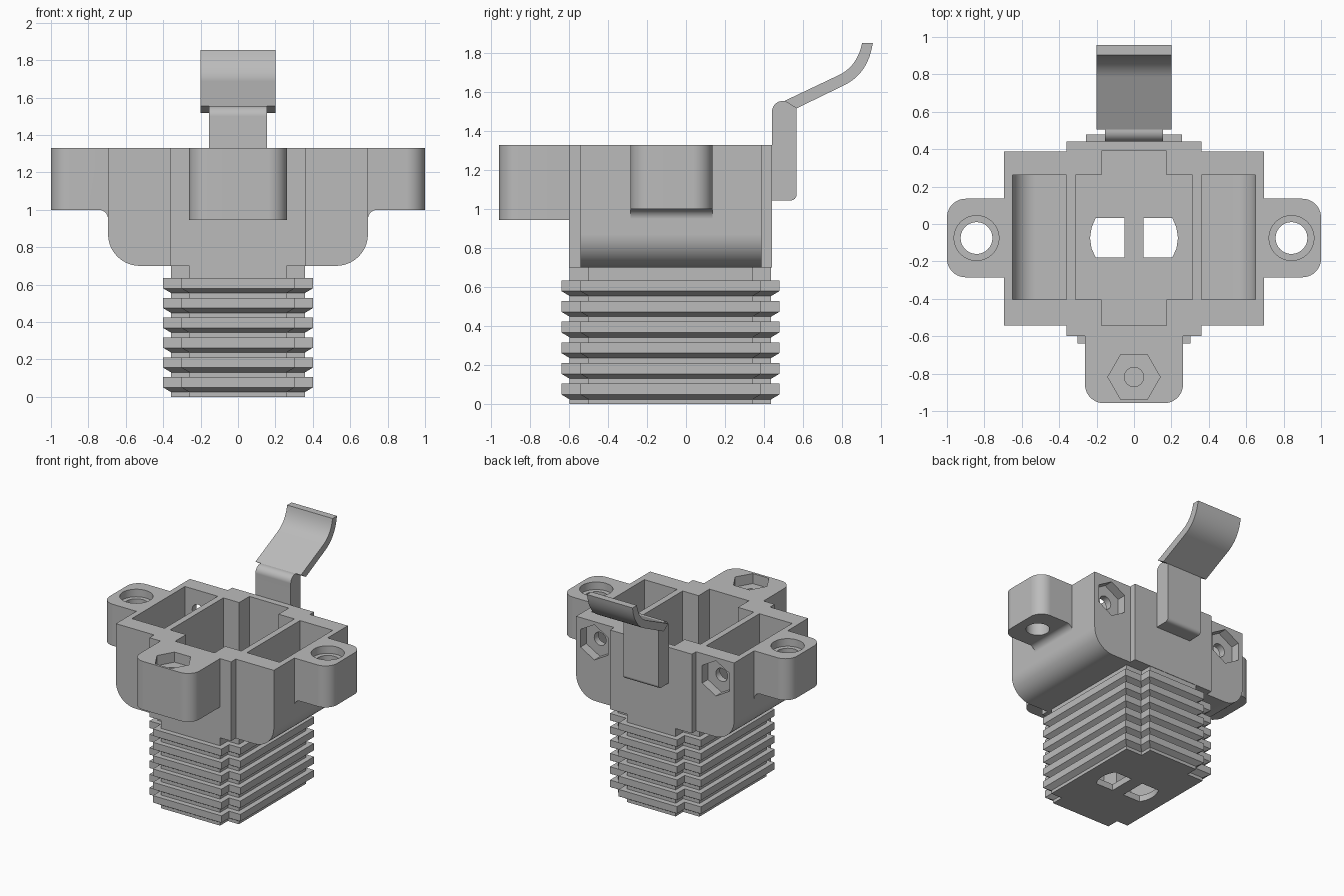
import bpy, bmesh, math
from mathutils import Vector

cube = bpy.data.objects.get("Cube")
if cube:
    bpy.data.objects.remove(cube, do_unlink=True)

grey = bpy.data.materials.new("plain grey")
grey.use_nodes = True
colour = (0.5, 0.5, 0.5, 1)
grey.diffuse_color = colour
grey.node_tree.nodes["Principled BSDF"].inputs["Base Color"].default_value = colour


def make_object(name, bm):
    bmesh.ops.recalc_face_normals(bm, faces=bm.faces)
    mesh = bpy.data.meshes.new(name)
    bm.to_mesh(mesh)
    bm.free()
    mesh.materials.append(grey)
    obj = bpy.data.objects.new(name, mesh)
    bpy.context.collection.objects.link(obj)
    return obj


def loft(name, rings):
    """Closed solid through rings of equal point count."""
    bm = bmesh.new()
    loops = [[bm.verts.new(p) for p in ring] for ring in rings]
    n = len(loops[0])
    for a, b in zip(loops, loops[1:]):
        for i in range(n):
            j = (i + 1) % n
            bm.faces.new((a[i], a[j], b[j], b[i]))
    bm.faces.new(loops[0])
    bm.faces.new(loops[-1])
    return make_object(name, bm)


def prism(name, pts, axis, lo, hi):
    place = {"x": lambda u, v, w: (w, u, v),
             "y": lambda u, v, w: (u, w, v),
             "z": lambda u, v, w: (u, v, w)}[axis]
    return loft(name, [[place(u, v, w) for u, v in pts] for w in (lo, hi)])


def box(name, x0, x1, y0, y1, z0, z1):
    return prism(name, [(x0, y0), (x1, y0), (x1, y1), (x0, y1)], "z", z0, z1)


def rounded(corners, steps=10):
    """Outline from (u, v, radius) corners, each rounded by an arc."""
    out = []
    for i, (u, v, r) in enumerate(corners):
        p = Vector((u, v))
        if r == 0:
            out.append((u, v))
            continue
        a = (Vector(corners[i - 1][:2]) - p).normalized()
        b = (Vector(corners[(i + 1) % len(corners)][:2]) - p).normalized()
        half = a.angle(b) / 2
        centre = p + (a + b).normalized() * r / math.sin(half)
        start = p + a * r / math.tan(half) - centre
        end = p + b * r / math.tan(half) - centre
        sweep = start.angle(end)
        for k in range(steps + 1):
            t = k / steps
            q = (start * math.sin((1 - t) * sweep) + end * math.sin(t * sweep)) / math.sin(sweep)
            out.append(tuple(centre + q))
    return out


def ngon(cu, cv, r, n, turn=0.0):
    return [(cu + r * math.cos(turn + math.tau * k / n),
             cv + r * math.sin(turn + math.tau * k / n)) for k in range(n)]


def mirror(pts, s):
    return [(s * p[0],) + tuple(p[1:]) for p in pts]


def combine(target, tools, operation):
    for tool in tools:
        mod = target.modifiers.new("join", "BOOLEAN")
        mod.operation, mod.solver, mod.object = operation, "EXACT", tool
        graph = bpy.context.evaluated_depsgraph_get()
        mesh = bpy.data.meshes.new_from_object(target.evaluated_get(graph))
        target.modifiers.clear()
        target.data = mesh
        bpy.data.objects.remove(tool, do_unlink=True)


def finish(obj):
    for o in bpy.context.selected_objects:
        o.select_set(False)
    obj.select_set(True)
    bpy.context.view_layer.objects.active = obj
    bpy.ops.object.shade_smooth_by_angle(angle=math.radians(30))
    mod = obj.modifiers.new("clean shading", "WEIGHTED_NORMAL")
    mod.keep_sharp = True


TOP = 1.33
MID = -0.075    # depth centre line of the side lugs


# Ribbed lower column with notched corners
def plus_ring(z, d):
    f, s, r = 0.26 + d, 0.358 + d, 0.215 + d
    y0, y1, y2, y3 = -0.597 - d, -0.5 - d, 0.342 + d, 0.437 + d
    return [(x, y, z) for x, y in [(-f, y0), (f, y0), (f, y1), (s, y1), (s, y2), (r, y2),
                                   (r, y3), (-r, y3), (-r, y2), (-s, y2), (-s, y1), (-f, y1)]]


pitch = 0.106
rings = [plus_ring(0, 0)]
for i in range(6):
    z = i * pitch
    rings += [plus_ring(z + h, d) for h, d in ((0.025, 0), (0.05, 0.042), (0.105, 0.042), (0.105, 0))]
rings.append(plus_ring(0.75, 0))
column = loft("ribbed_housing", rings)

# Upper housing and its lugs
wing = rounded([(-0.695, TOP, 0), (-0.695, 0.70, 0.17), (0.695, 0.70, 0.17), (0.695, TOP, 0)])
solids = [prism("wing", wing, "y", -0.542, 0.388),
          box("centre_block", -0.36, 0.36, -0.6, 0.44, 0.70, TOP)]
front = rounded([(-0.262, -0.5, 0), (-0.262, -0.958, 0.1), (0.262, -0.958, 0.1), (0.262, -0.5, 0)])
solids.append(prism("front_lug", front, "z", 0.945, TOP))
for s in (-1, 1):
    lug = rounded([(0.67, MID - 0.21, 0), (1, MID - 0.21, 0.1), (1, MID + 0.21, 0.1), (0.67, MID + 0.21, 0)])
    solids.append(prism("side_lug", mirror(lug, s), "z", 1.0, TOP))
    fillet = rounded([(0.67, 0.95, 0), (0.695, 0.95, 0), (0.695, 1.0, 0.05), (0.745, 1.0, 0),
                      (0.745, 1.02, 0), (0.67, 1.02, 0)])
    solids.append(prism("lug_fillet", mirror(fillet, s), "y", MID - 0.21, MID + 0.21))
combine(column, solids, "UNION")

# Cavities, floor windows, bolt bores and nut pockets
cuts = [box("chamber", -0.313, 0.313, -0.405, 0.262, 0.05, 1.5),
        box("long_chamber", -0.173, 0.173, -0.542, 0.39, 0.05, 1.5),
        prism("front_nut", ngon(0, -0.818, 0.14, 6), "z", 1.25, 1.5),
        prism("front_bolt", ngon(0, -0.818, 0.052, 24), "z", 1.02, 1.4)]
for s in (-1, 1):
    pocket = rounded([(0.362, 1.5, 0), (0.362, 0.745, 0), (0.65, 0.745, 0.125), (0.65, 1.5, 0)])
    cuts.append(prism("side_pocket", mirror(pocket, s), "y", -0.405, 0.262))
    window = [(0.05, -0.18), (0.205, -0.18), (0.227, -0.13), (0.235, MID),
              (0.227, -0.02), (0.205, 0.032), (0.05, 0.032)]
    cuts.append(prism("floor_window", mirror(window, s), "z", -0.1, 0.2))
    cuts.append(prism("bore", ngon(s * 0.842, MID, 0.085, 40), "z", 0.8, 1.5))
    cuts.append(prism("counterbore", ngon(s * 0.842, MID, 0.12, 40), "z", 1.27, 1.5))
    cuts.append(prism("rear_nut", ngon(s * 0.535, 1.165, 0.14, 6, math.pi / 6), "y", 0.315, 0.6))
    cuts.append(prism("rear_bolt", ngon(s * 0.535, 1.165, 0.052, 24), "y", 0.1, 0.5))
combine(column, cuts, "DIFFERENCE")
finish(column)

# Latch stem on the rear wall
stem = rounded([(0.435, 1.045, 0), (0.567, 1.045, 0.03), (0.567, 1.517, 0),
                (0.505, 1.555, 0), (0.441, 1.555, 0.055), (0.441, 1.3, 0)])
finish(prism("latch_stem", stem, "x", -0.155, 0.155))


# Curved latch arm
def bend(a, b, c, n=12):
    a, b, c = Vector(a), Vector(b), Vector(c)
    return [tuple(a * (1 - t) ** 2 + b * 2 * t * (1 - t) + c * t * t)
            for t in (k / n for k in range(n + 1))]


under = [(0.567, 1.517)] + bend((0.81, 1.635), (0.935, 1.695), (0.958, 1.853))
upper = [(0.505, 1.555)] + bend((0.785, 1.688), (0.88, 1.735), (0.903, 1.853))
finish(prism("latch_arm", under + upper[::-1], "x", -0.2, 0.2))
